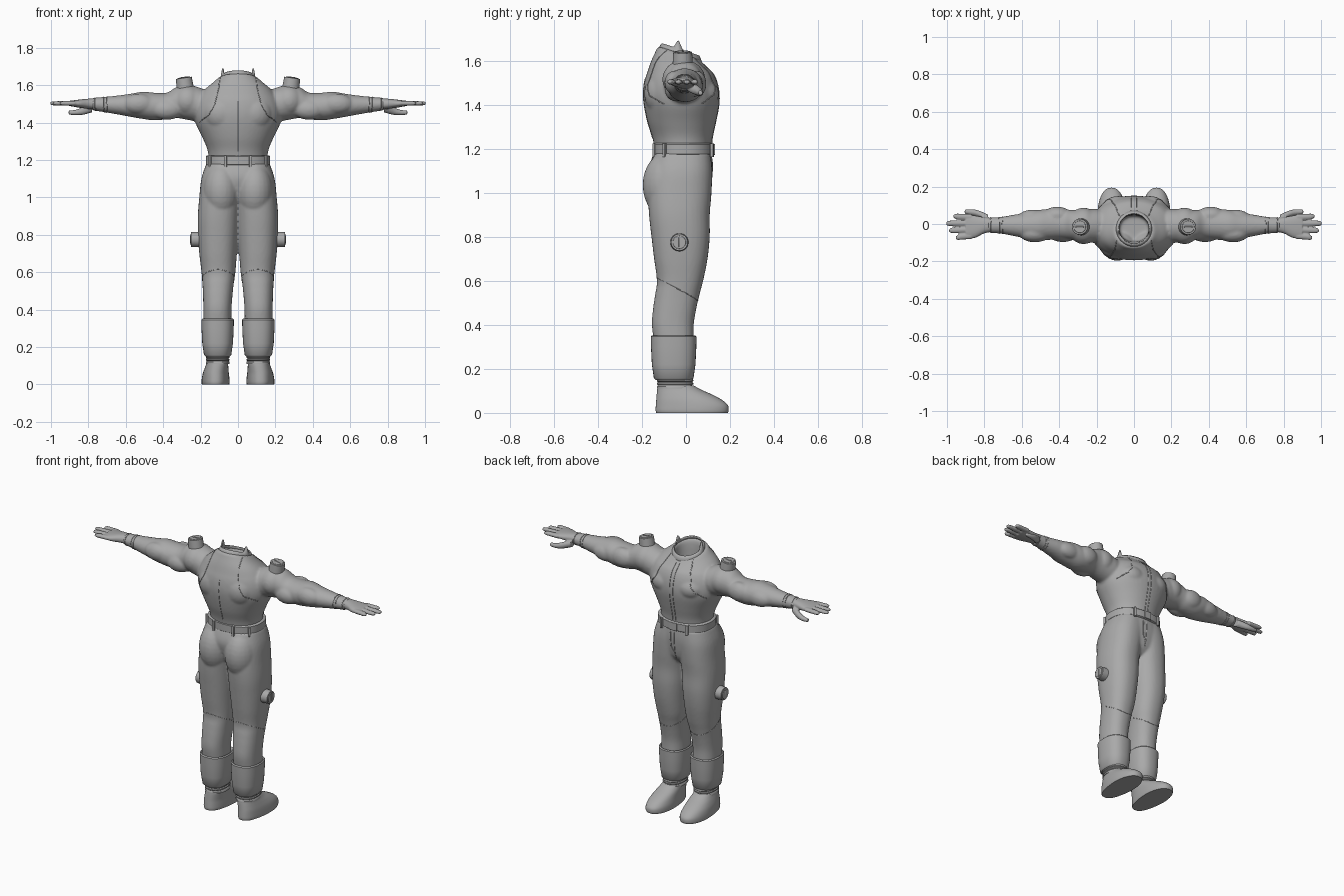
import bpy, bmesh, math
from mathutils import Vector, Matrix
from mathutils.bvhtree import BVHTree

if "Cube" in bpy.data.objects:
    bpy.data.objects.remove(bpy.data.objects["Cube"])

grey = bpy.data.materials.new("plain grey")
grey.diffuse_color = (0.4, 0.4, 0.4, 1)
grey.use_nodes = True
grey.node_tree.nodes["Principled BSDF"].inputs["Base Color"].default_value = grey.diffuse_color


def spline(rows, sub):
    """Smoothly resample a list of stations."""
    out = []
    for i in range(len(rows) - 1):
        p0, p1, p2, p3 = (rows[min(max(i + k, 0), len(rows) - 1)] for k in (-1, 0, 1, 2))
        for s in range(sub):
            t = s / sub
            out.append([0.5 * (2 * b + (c - a) * t + (2 * a - 5 * b + 4 * c - d) * t * t
                        + (3 * b - a - 3 * c + d) * t ** 3) for a, b, c, d in zip(p0, p1, p2, p3)])
    return out + [list(rows[-1])]


def loft(bm, axis, rows, side=1, sub=4, power=2.3, n=36):
    """Closed skin over stations (t, a_min, a_max, b_min, b_max) along x or z."""
    rings = []
    for t, a0, a1, b0, b1 in spline(rows, sub) if sub > 1 else rows:
        ring = []
        for k in range(n):
            c, s = math.cos(2 * math.pi * k / n), math.sin(2 * math.pi * k / n)
            a = (a0 + a1) / 2 + (a1 - a0) / 2 * math.copysign(abs(c) ** (2 / power), c)
            b = (b0 + b1) / 2 + (b1 - b0) / 2 * math.copysign(abs(s) ** (2 / power), s)
            ring.append(bm.verts.new((side * t, a, b) if axis == 'x' else (side * a, b, t)))
        rings.append(ring)
    for r0, r1 in zip(rings, rings[1:]):
        for k in range(n):
            bm.faces.new((r0[k], r0[(k + 1) % n], r1[(k + 1) % n], r1[k]))
    bm.faces.new(rings[0])
    bm.faces.new(rings[-1])


def blob(bm, centre, radii, side=1):
    m = Matrix.Translation((side * centre[0], *centre[1:])) @ Matrix.Diagonal((*radii, 1))
    bmesh.ops.create_uvsphere(bm, u_segments=24, v_segments=16, radius=1, matrix=m)


def finish(name, bm, voxel=0, smooth=4, bevel=0):
    bmesh.ops.recalc_face_normals(bm, faces=bm.faces[:])
    me = bpy.data.meshes.new(name)
    bm.to_mesh(me)
    bm.free()
    me.materials.append(grey)
    ob = bpy.data.objects.new(name, me)
    bpy.context.collection.objects.link(ob)
    if voxel:
        r = ob.modifiers.new("blend", 'REMESH')
        r.mode, r.voxel_size, r.use_smooth_shade = 'VOXEL', voxel, True
        s = ob.modifiers.new("soften", 'SMOOTH')
        s.factor, s.iterations = 0.5, smooth
    else:
        if bevel:
            b = ob.modifiers.new("bevel", 'BEVEL')
            b.width, b.segments = bevel, 2
        bpy.ops.object.select_all(action='DESELECT')
        ob.select_set(True)
        bpy.context.view_layer.objects.active = ob
        bpy.ops.object.shade_smooth_by_angle(angle=math.radians(40))
    return ob


def seam(name, target, pts, radius=0.0025, closed=False):
    """Thin piping snapped onto a surface."""
    dg = bpy.context.evaluated_depsgraph_get()
    tree = BVHTree.FromObject(target, dg)
    pts = [Vector(p) for p in pts]
    if not closed:
        pts = [a.lerp(b, i / 10) for a, b in zip(pts, pts[1:]) for i in range(10)] + [pts[-1]]
    cu = bpy.data.curves.new(name, 'CURVE')
    cu.dimensions, cu.bevel_depth, cu.bevel_resolution = '3D', radius, 1
    sp = cu.splines.new('POLY')
    sp.points.add(len(pts) - 1)
    for q, p in zip(sp.points, pts):
        q.co = (*tree.find_nearest(p)[0], 1)
    sp.use_cyclic_u = closed
    cu.materials.append(grey)
    bpy.context.collection.objects.link(bpy.data.objects.new(name, cu))


def box(bm, centre, size, turn=0):
    m = Matrix.Translation(centre) @ Matrix.Rotation(turn, 4, 'Z') @ Matrix.Diagonal((*size, 1))
    bmesh.ops.create_cube(bm, size=1, matrix=m)


# torso with a neck well, and muscled sleeves
bm = bmesh.new()
loft(bm, 'z', [(z, -x, x, y0, y1) for z, x, y0, y1 in (
    (1.18, .155, -.14, .115), (1.25, .162, -.152, .12), (1.32, .19, -.174, .135),
    (1.40, .228, -.19, .15), (1.46, .236, -.194, .15), (1.52, .22, -.185, .135),
    (1.57, .185, -.165, .105), (1.61, .135, -.142, .078), (1.635, .10, -.125, .06),
    (1.62, .083, -.10, .05), (1.5, .078, -.09, .045))], n=48, power=2.1)
for v in bm.verts:  # neckline slopes down to the chest
    if v.co.z > 1.55:
        v.co.z -= 0.3 * (v.co.y + 0.03) * (v.co.z - 1.55) / 0.085
for s in (1, -1):
    loft(bm, 'x', [
        (.14, -.09, .07, 1.42, 1.56), (.20, -.10, .08, 1.405, 1.585), (.27, -.098, .078, 1.415, 1.603),
        (.33, -.085, .075, 1.425, 1.59), (.38, -.08, .078, 1.418, 1.56), (.45, -.085, .08, 1.412, 1.56),
        (.51, -.088, .075, 1.42, 1.565), (.57, -.078, .06, 1.43, 1.555), (.64, -.065, .05, 1.443, 1.545),
        (.71, -.052, .038, 1.455, 1.538), (.78, -.047, .035, 1.466, 1.532)], s, power=2)
    blob(bm, (.27, -.01, 1.515), (.085, .098, .088), s)
    blob(bm, (.41, .045, 1.495), (.075, .048, .06), s)
    blob(bm, (.38, -.045, 1.47), (.085, .052, .055), s)
    blob(bm, (.53, -.05, 1.5), (.085, .048, .055), s)
    blob(bm, (.54, .035, 1.485), (.08, .042, .05), s)
    blob(bm, (.085, -.11, 1.45), (.1, .08, .1), s)
    blob(bm, (.085, .075, 1.45), (.09, .075, .07), s)
jacket = finish("jacket", bm, 0.008)

# trousers
bm = bmesh.new()
loft(bm, 'z', [(.95, -.08, .08, -.1, .07), (1.0, -.15, .15, -.14, .105),
               (1.1, -.192, .192, -.168, .12), (1.18, -.167, .167, -.147, .117)])
for s in (1, -1):
    loft(bm, 'z', [
        (.32, .035, .185, -.145, .035), (.40, .035, .185, -.155, .035), (.47, .03, .187, -.15, .046),
        (.54, .023, .19, -.14, .062), (.60, .014, .195, -.132, .078), (.70, .006, .207, -.145, .098),
        (.80, -.002, .214, -.157, .108), (.90, -.008, .215, -.168, .108), (1.0, -.02, .207, -.172, .116),
        (1.1, -.04, .196, -.162, .119), (1.18, -.05, .17, -.142, .112)], s)
    blob(bm, (.09, -.085, 1.035), (.098, .112, .15), s)
trousers = finish("trousers", bm, 0.008)

# hands
bm = bmesh.new()
for s in (1, -1):
    loft(bm, 'x', [(.75, -.04, .03, 1.47, 1.53), (.80, -.05, .036, 1.474, 1.528),
                   (.85, -.074, .045, 1.48, 1.523), (.90, -.08, .052, 1.489, 1.517)], s)
    loft(bm, 'x', [(.78, 0, .05, 1.455, 1.5), (.83, .035, .072, 1.442, 1.482),
                   (.87, .048, .079, 1.44, 1.468), (.905, .055, .076, 1.443, 1.464)], s, power=2)
    for y, tip in ((.036, .965), (.003, 1.003), (-.03, .988), (-.063, .953)):
        loft(bm, 'x', [(x, y * f - r, y * f + r, 1.503 - r * .75, 1.503 + r * .75) for x, f, r in (
            (.87, 1, .0175), (.93, 1.08, .0165), (tip - .012, 1.14, .014), (tip, 1.16, .007))],
            s, power=2, n=16)
finish("hands", bm, 0.004, 2)

# collar with two pointed corners
bm = bmesh.new()
n, rings = 72, [[], [], []]
for k in range(n):
    a = 2 * math.pi * k / n
    c, d = math.cos(a), math.sin(a)
    spike = max(0, 1 - abs(d + 0.12) / 0.25) * 0.042
    for ring, grow, h in zip(rings, (1.14, 1.0, .92), (-.03, 0, .012)):
        y = -.025 + .092 * d * grow
        ring.append(bm.verts.new((.093 * c * grow, y, 1.638 - .33 * (y + .02) + h + (spike if h > 0 else 0))))
for r0, r1 in zip(rings, rings[1:]):
    for k in range(n):
        bm.faces.new((r0[k], r0[(k + 1) % n], r1[(k + 1) % n], r1[k]))
collar = finish("collar", bm)
collar.modifiers.new("thickness", 'SOLIDIFY').thickness = 0.008

# belt, loops and buckle
bm = bmesh.new()
loft(bm, 'z', [(z, -.172 + i, .172 - i, -.15 + i, .127 - i) for z, i in (
    (1.17, .006), (1.175, 0), (1.22, 0), (1.225, .006))], sub=1, n=48)
finish("belt", bm)
bm = bmesh.new()
for s in (1, -1):
    box(bm, (s * .068, -.147, 1.193), (.016, .012, .062))
    box(bm, (s * .15, -.098, 1.193), (.016, .014, .062), s * .9)
    box(bm, (s * .09, .118, 1.193), (.016, .014, .062), -s * .25)
box(bm, (0, .126, 1.197), (.05, .012, .05))
finish("belt_loops", bm, bevel=.002)

# boots: cuff, ankle rings and shoe
for s, label in ((1, "right"), (-1, "left")):
    bm = bmesh.new()
    loft(bm, 'z', [(z, .022 + i, .196 - i, -.16 + i, .048 - i) for z, i in (
        (.34, .02), (.352, .006), (.346, 0), (.30, .001), (.22, .005), (.158, .014), (.15, .022))],
        s, sub=1, power=2.4)
    loft(bm, 'z', [(z, .045 + i, .172 - i, -.132 + i, .033 - i) for z, i in (
        (.165, .004), (.15, 0), (.144, 0), (.14, .005), (.136, 0), (.13, 0), (.126, .005), (.12, 0),
        (.11, 0))], s, sub=1)
    finish(label + "_boot_cuff", bm)
    bm = bmesh.new()
    loft(bm, 'z', [(0, .046, .194, -.135, .19), (.012, .044, .196, -.138, .194), (.035, .045, .194, -.137, .19),
                   (.06, .048, .189, -.135, .162), (.085, .05, .18, -.133, .115), (.105, .052, .172, -.131, .07),
                   (.125, .055, .166, -.128, .034)], s, n=48)
    for v in bm.verts:  # pinch the heel and instep
        f = 1 - .1 * max(0, min(1, (.06 - v.co.y) / .12)) * max(0, 1 - v.co.z / .12)
        v.co.x = s * .12 + (v.co.x - s * .12) * f
    finish(label + "_shoe", bm)

# round fittings with a slotted face on shoulders and thighs
for s, label in ((1, "right"), (-1, "left")):
    for part, pos, rot, r, depth in (
            ("shoulder", (s * .285, -.015, 1.605), Matrix.Rotation(s * .14, 4, 'Y'), .044, .07),
            ("thigh", (s * .222, -.03, .775), Matrix.Rotation(s * math.pi / 2, 4, 'Y'), .04, .06)):
        bm = bmesh.new()
        m = Matrix.Translation(pos) @ rot
        for r1, r2, z, h in ((r * 1.06, r * .97, 0, depth), (r * .75, r * .75, depth / 2, .005)):
            bmesh.ops.create_cone(bm, cap_ends=True, segments=24, radius1=r1, radius2=r2, depth=h,
                                  matrix=m @ Matrix.Translation((0, 0, z)))
        bmesh.ops.create_cube(bm, size=1, matrix=m @ Matrix.Translation((0, 0, depth / 2 + .002))
                              @ Matrix.Diagonal((.045, .007, .006, 1)))
        finish(label + "_" + part + "_fitting", bm, bevel=.002)

# piping and zip
for s in (1, -1):
    for y in (-.22, .18):
        seam("armhole_seam", jacket, [(s * .225, y * .5, 1.395), (s * .19, y, 1.44), (s * .145, y, 1.52),
                                      (s * .11, y * .7, 1.6), (s * .095, y * .4, 1.65)])
    for x in (.71, .725, .77):
        seam("cuff_seam", jacket, [(s * x, -.008 + .1 * math.cos(i * .2618), 1.497 + .1 * math.sin(i * .2618))
                                   for i in range(24)], .0025, True)
    seam("knee_seam", trousers, [(s * (.107 + .078 * math.cos(i * .2618)), -.03 + .1 * math.sin(i * .2618),
                                  .56 - .055 * math.sin(i * .2618)) for i in range(24)], .002, True)
    seam("zip_edge", jacket, [(s * .013, .18, 1.22), (s * .013, .2, 1.45), (s * .013, .1, 1.6)])
seam("back_seam", jacket, [(0, -.22, 1.23), (0, -.25, 1.53)])
seam("fly_seam", trousers, [(.03, .2, 1.16), (.028, .2, 1.05), (0, .18, 1.0)])
seam("fly_centre", trousers, [(0, .2, 1.16), (0, .15, .96)])
